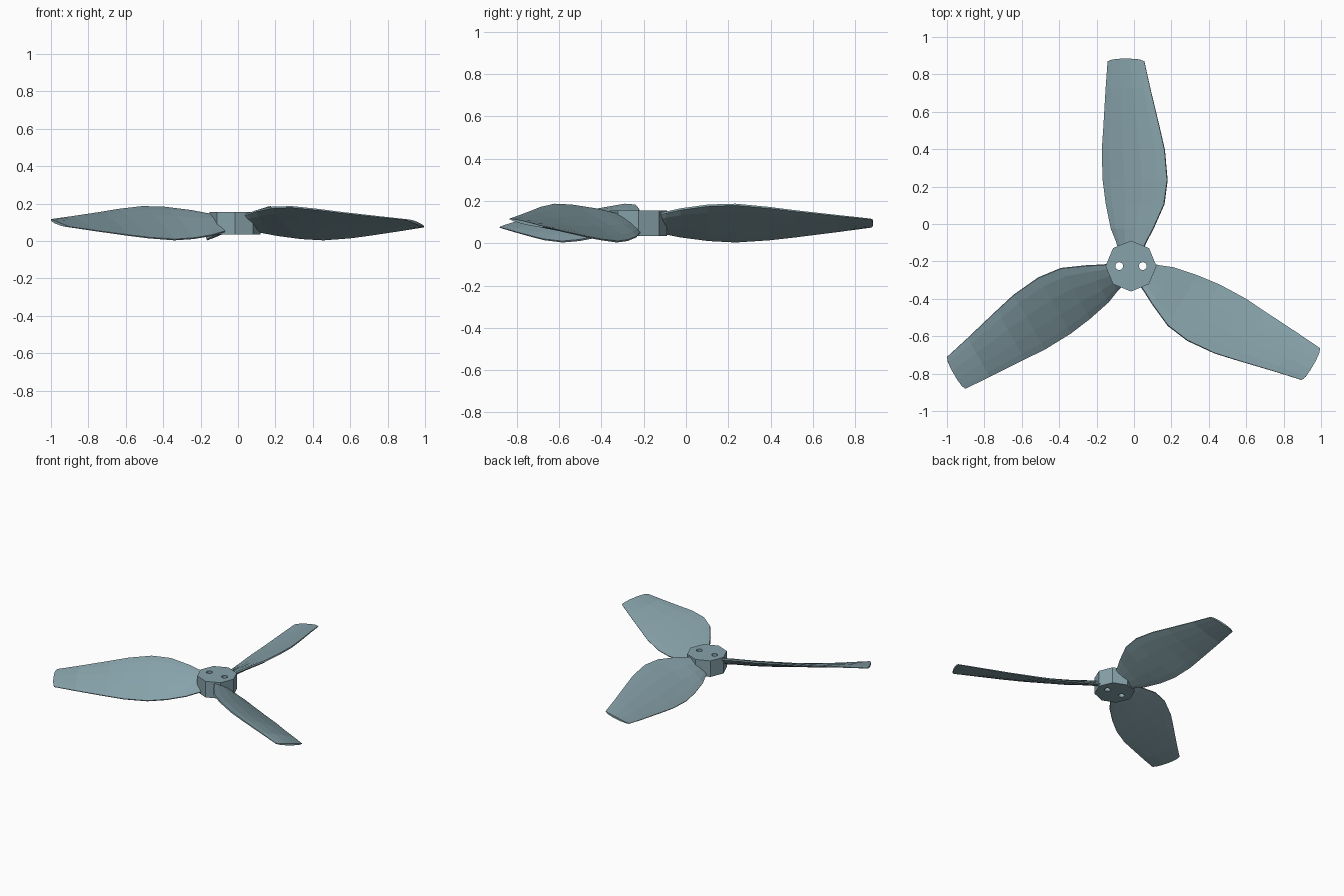
import bpy, bmesh
from math import radians, pi
from mathutils import Vector

if "Cube" in bpy.data.objects:
    bpy.data.objects.remove(bpy.data.objects["Cube"])

CENTRE = Vector((-0.016, -0.225, 0.0))

# Blade stations: radius, low edge x, low edge z, high edge x, high edge z, thickness
STATIONS = [
    (0.09, -0.066, 0.052, 0.064, 0.138, 0.036),
    (0.13, -0.078, 0.045, 0.082, 0.146, 0.036),
    (0.20, -0.106, 0.031, 0.119, 0.161, 0.035),
    (0.33, -0.133, 0.014, 0.177, 0.179, 0.034),
    (0.46, -0.150, 0.007, 0.194, 0.183, 0.032),
    (0.62, -0.155, 0.017, 0.180, 0.168, 0.028),
    (0.74, -0.147, 0.030, 0.153, 0.153, 0.025),
    (0.95, -0.135, 0.056, 0.103, 0.130, 0.020),
    (1.095, -0.125, 0.075, 0.071, 0.115, 0.015),
]
# Aerofoil section: position along chord, half thickness fraction
SECTION = [(0, .12), (.12, .28), (.35, .45), (.62, .5), (.86, .36), (1, .14)]


def blade_mesh():
    bm = bmesh.new()
    rings = []
    for i, (r, xl, zl, xh, zh, t) in enumerate(STATIONS):
        chord = Vector((xh - xl, 0, zh - zl))
        normal = Vector((-chord.z, 0, chord.x)).normalized()
        tip = i == len(STATIONS) - 1
        ring = []
        for side, pts in ((1, SECTION), (-1, SECTION[::-1])):
            for u, h in pts:
                bulge = 0.014 * (1 - (2 * u - 1) ** 4) if tip else 0
                p = Vector((xl, r + bulge, zl)) + chord * u + normal * side * h * t
                ring.append(bm.verts.new(p))
        rings.append(ring)
    n = len(rings[0])
    for a, b in zip(rings, rings[1:]):
        for k in range(n):
            bm.faces.new((a[k], a[(k + 1) % n], b[(k + 1) % n], b[k]))
    # Strip caps close the root and the curved tip
    for ring in (rings[0], rings[-1]):
        for k in range(n // 2 - 1):
            bm.faces.new((ring[k], ring[k + 1], ring[n - 2 - k], ring[n - 1 - k]))
    bmesh.ops.recalc_face_normals(bm, faces=bm.faces)
    mesh = bpy.data.meshes.new("blade")
    bm.to_mesh(mesh)
    bm.free()
    return mesh


def cylinder(name, sides, radius, z0, z1, x=0.0):
    bpy.ops.mesh.primitive_cylinder_add(
        vertices=sides, radius=radius, depth=z1 - z0,
        location=CENTRE + Vector((x, 0, (z0 + z1) / 2)))
    ob = bpy.context.object
    ob.name = name
    return ob


mat = bpy.data.materials.new("blue_grey")
mat.diffuse_color = (0.24, 0.36, 0.40, 1)
mat.use_nodes = True
mat.node_tree.nodes["Principled BSDF"].inputs["Base Color"].default_value = mat.diffuse_color

# Three twisted blades sharing one mesh
mesh = blade_mesh()
mesh.materials.append(mat)
for i in range(3):
    blade = bpy.data.objects.new(f"blade_{i + 1}", mesh)
    blade.location = CENTRE
    blade.rotation_euler.z = radians(120 * i)
    bpy.context.collection.objects.link(blade)

# Octagonal hub with two through holes
hub = cylinder("hub", 8, 0.136, 0.035, 0.155)
hub.data.materials.append(mat)
for i, x in enumerate((-0.063, 0.063)):
    cutter = cylinder(f"hole_cutter_{i + 1}", 16, 0.021, 0.0, 0.19, x)
    cutter.hide_render = True
    cutter.hide_set(True)
    mod = hub.modifiers.new("hole", 'BOOLEAN')
    mod.operation = 'DIFFERENCE'
    mod.solver = 'EXACT'
    mod.object = cutter
